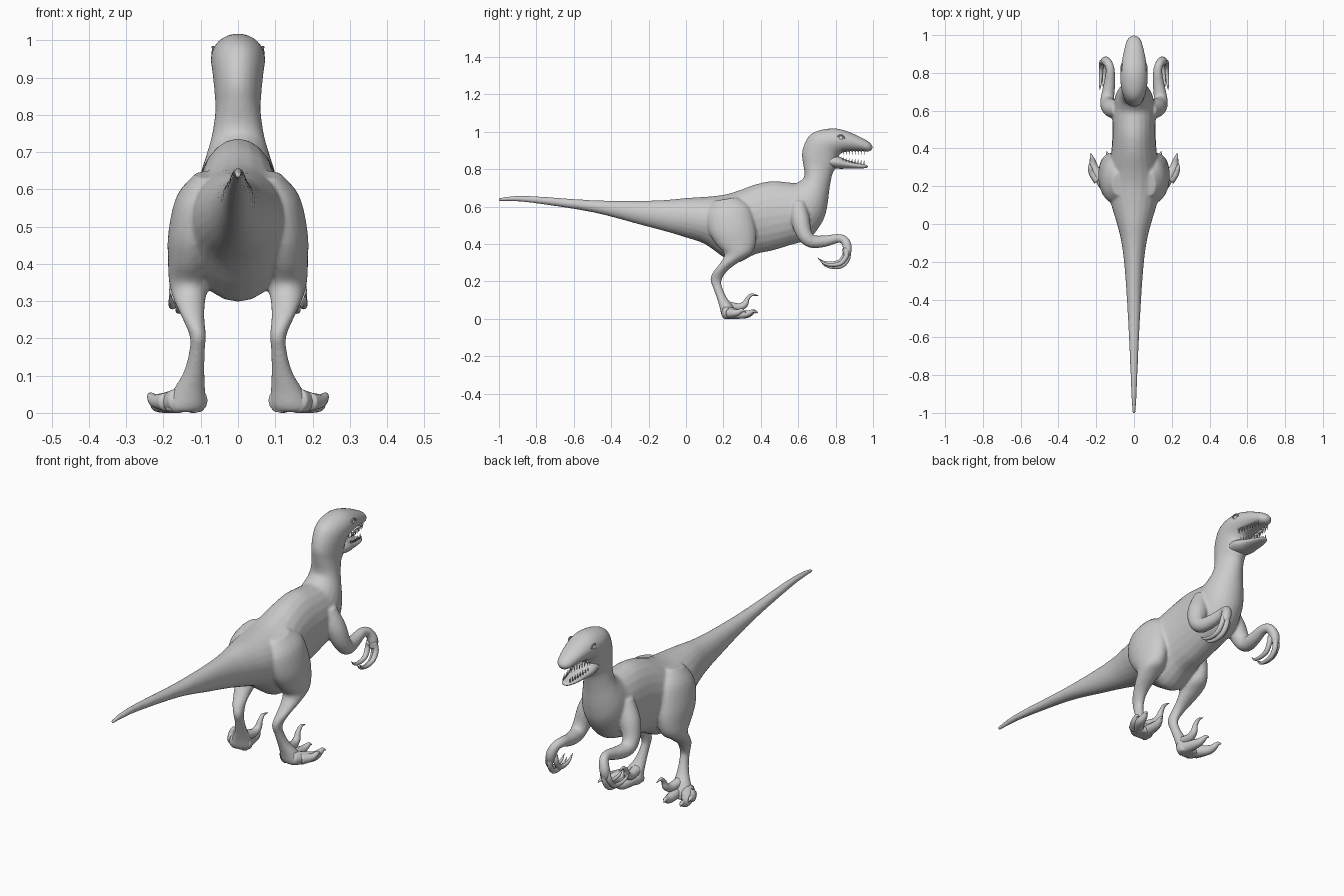
import bpy, bmesh, math
from mathutils import Vector

skin = bpy.data.materials.new("grey_skin")
skin.diffuse_color = (0.6, 0.6, 0.6, 1)


def spline(rows, steps):
    """Catmull-Rom interpolation through rows of numbers."""
    out = []
    for i in range(len(rows) - 1):
        a, b, c, d = (rows[max(0, min(len(rows) - 1, i + k))] for k in (-1, 0, 1, 2))
        for s in range(steps):
            t = s / steps
            out.append([0.5 * (2*q + (r - p)*t + (2*p - 5*q + 4*r - e)*t*t
                               + (3*q - p - 3*r + e)*t**3) for p, q, r, e in zip(a, b, c, d)])
    return out + [list(rows[-1])]


def skin_rings(bm, rings):
    loops = [[bm.verts.new(p) for p in ring] for ring in rings]
    n = len(loops[0])
    for a, b in zip(loops, loops[1:]):
        for i in range(n):
            bm.faces.new((a[i], a[(i + 1) % n], b[(i + 1) % n], b[i]))
    bm.faces.new(loops[0])
    bm.faces.new(loops[-1])


def loft(bm, rows, side=1, sides=24, steps=4):
    """Rows: centre x, back y, back z, front y, front z, half width."""
    rings = []
    for x, ya, za, yb, zb, w in spline(rows, steps):
        ring = []
        for k in range(sides):
            a = math.tau * k / sides
            c = math.cos(a) / 2
            ring.append((side * (x + max(w, .003) * math.sin(a)),
                         (ya + yb)/2 + c*(ya - yb), (za + zb)/2 + c*(za - zb)))
        rings.append(ring)
    skin_rings(bm, rings)


def tube(bm, rows, side=1, sides=12, steps=4):
    """Rows: x, y, z, radius."""
    pts = spline(rows, steps)
    rings = []
    for i, (x, y, z, r) in enumerate(pts):
        t = Vector(pts[min(i + 1, len(pts) - 1)][:3]) - Vector(pts[max(i - 1, 0)][:3])
        v = Vector((1, 0, 0)).cross(t).normalized()
        u = t.cross(v).normalized()
        rings.append([((x + d.x) * side, y + d.y, z + d.z) for d in
                      (max(r, .001) * (u*math.cos(math.tau*k/sides) + v*math.sin(math.tau*k/sides))
                       for k in range(sides))])
    skin_rings(bm, rings)


def finish(name, bm):
    bmesh.ops.recalc_face_normals(bm, faces=bm.faces)
    me = bpy.data.meshes.new(name)
    bm.to_mesh(me)
    bm.free()
    me.materials.append(skin)
    me.polygons.foreach_set("use_smooth", [True] * len(me.polygons))
    ob = bpy.data.objects.new(name, me)
    bpy.context.collection.objects.link(ob)
    return ob


# Tail, torso, neck and skull in one sweep: back point, belly point, half width
trunk = [
    (-1.004, .645, -1.004, .630, .008), (-.93, .656, -.93, .629, .013),
    (-.80, .655, -.80, .617, .018), (-.50, .634, -.50, .570, .032),
    (-.25, .631, -.25, .505, .048), (-.10, .636, -.10, .465, .066),
    (.00, .646, .00, .435, .09), (.10, .652, .10, .400, .12),
    (.20, .663, .20, .330, .14), (.28, .685, .27, .298, .14),
    (.37, .718, .37, .345, .122), (.46, .736, .46, .365, .115),
    (.54, .730, .56, .395, .115), (.585, .726, .66, .430, .11),
    (.61, .737, .73, .520, .10), (.63, .757, .755, .600, .086),
    (.633, .785, .768, .700, .070), (.625, .835, .785, .780, .061),
    (.62, .885, .805, .808, .062), (.635, .940, .81, .845, .066),
    (.665, .985, .815, .868, .070), (.72, 1.010, .83, .885, .073),
    (.80, 1.018, .855, .893, .070), (.87, 1.000, .90, .897, .060),
    (.94, .968, .94, .897, .048), (.98, .945, .975, .894, .035),
    (1.0, .922, .993, .902, .012)]

# Thigh, shin and heel
leg = [
    (.085, .15, .63, .27, .65, .03), (.10, .11, .56, .34, .60, .065),
    (.115, .12, .47, .37, .50, .072), (.125, .16, .40, .375, .42, .063),
    (.13, .205, .345, .355, .355, .055), (.13, .18, .295, .30, .315, .043),
    (.12, .145, .25, .225, .26, .03), (.108, .13, .21, .19, .205, .022),
    (.11, .145, .165, .195, .165, .021), (.118, .165, .11, .22, .11, .028),
    (.13, .18, .06, .25, .07, .042), (.14, .19, .018, .27, .03, .055),
    (.145, .20, .002, .27, .002, .05)]

# Upper arm, forearm and palm
arm = [
    (.08, .60, .62, .04), (.115, .612, .53, .05), (.137, .632, .455, .042),
    (.14, .67, .415, .036), (.13, .74, .415, .031), (.125, .81, .43, .024),
    (.135, .848, .42, .023), (.15, .863, .38, .025), (.155, .858, .34, .02)]

bm = bmesh.new()
loft(bm, [(0, *row) for row in trunk])
for s in (1, -1):
    loft(bm, leg, s)
    tube(bm, arm, s, 16)
body = finish("body_and_limbs", bm)
# Fuse the overlapping shells into one smooth hide
remesh = body.modifiers.new("fuse", 'REMESH')
remesh.mode = 'VOXEL'
remesh.voxel_size = .0065
remesh.use_smooth_shade = True
blend = body.modifiers.new("blend", 'SMOOTH')
blend.factor = .5
blend.iterations = 6

# Lower jaw
bm = bmesh.new()
loft(bm, [(0, .72, .875, .74, .815, .045), (0, .80, .872, .81, .803, .058),
          (0, .86, .850, .86, .803, .048), (0, .92, .832, .92, .803, .036),
          (0, .96, .824, .96, .806, .022), (0, .972, .818, .972, .811, .008)])
finish("lower_jaw", bm)

# Teeth along both jaws
bm = bmesh.new()
for s in (1, -1):
    for i in range(8):
        y = .84 + .016 * i
        x = .052 - .0033 * i
        tube(bm, [(x, y, .905, .005), (x, y + .002, .878, .001)], s, 6, 1)
        z = .850 - .0021 * i
        x = .040 - .003 * i
        tube(bm, [(x, y, z - .010, .004), (x, y, z + .012, .001)], s, 6, 1)
finish("teeth", bm)

# Eyes with a rim
for s, label in ((1, "right"), (-1, "left")):
    bm = bmesh.new()
    bmesh.ops.create_uvsphere(bm, u_segments=16, v_segments=10, radius=.014)
    bmesh.ops.translate(bm, verts=bm.verts, vec=(s * .058, .828, .966))
    finish(label + "_eye", bm)
    bm = bmesh.new()
    rim = [(.063 + .004*math.sin(a), .828 + .019*math.cos(a), .966 + .016*math.sin(a))
           for a in (math.tau * k / 20 for k in range(20))]
    for p, q in zip(rim, rim[1:] + rim[:1]):
        tube(bm, [(*p, .004), (*q, .004)], s, 6, 1)
    finish(label + "_eye_rim", bm)

for s, label in ((1, "right"), (-1, "left")):
    # Toes with hooked claws, plus the raised sickle toe
    bm = bmesh.new()
    for x0, x1, x2, y2 in ((.115, .125, .13, .345), (.155, .20, .215, .335)):
        tube(bm, [(x0, .21, .034, .034), (x1, .275, .026, .026), (x2, y2 - .025, .024, .021),
                  (x2 + .004, y2, .030, .016), (x2 + .010, y2 + .022, .040, .009),
                  (x2 + .014, y2 + .04, .030, .001)], s)
    tube(bm, [(.19, .23, .03, .026), (.222, .27, .032, .018), (.234, .30, .045, .010),
              (.236, .32, .035, .001)], s)
    tube(bm, [(.12, .215, .07, .026), (.112, .28, .062, .021), (.108, .315, .078, .017),
              (.106, .327, .105, .012), (.106, .35, .128, .008), (.106, .388, .124, .001)], s)
    finish(label + "_toes", bm)

    # Curled fingers with claws
    bm = bmesh.new()
    for dx, dy, dz in ((-.022, -.012, .02), (.0, .004, .0), (.018, -.005, .012)):
        tube(bm, [(.15 + dx*.5, .861 + dy, .375, .015), (.153 + dx, .862 + dy, .325 + dz, .013),
                  (.156 + dx, .835 + dy, .287 + dz, .012), (.158 + dx, .79 + dy, .276 + dz, .010),
                  (.161 + dx, .745 + dy, .284 + dz, .007), (.163 + dx, .715 + dy, .308 + dz, .001)], s)
    finish(label + "_fingers", bm)
